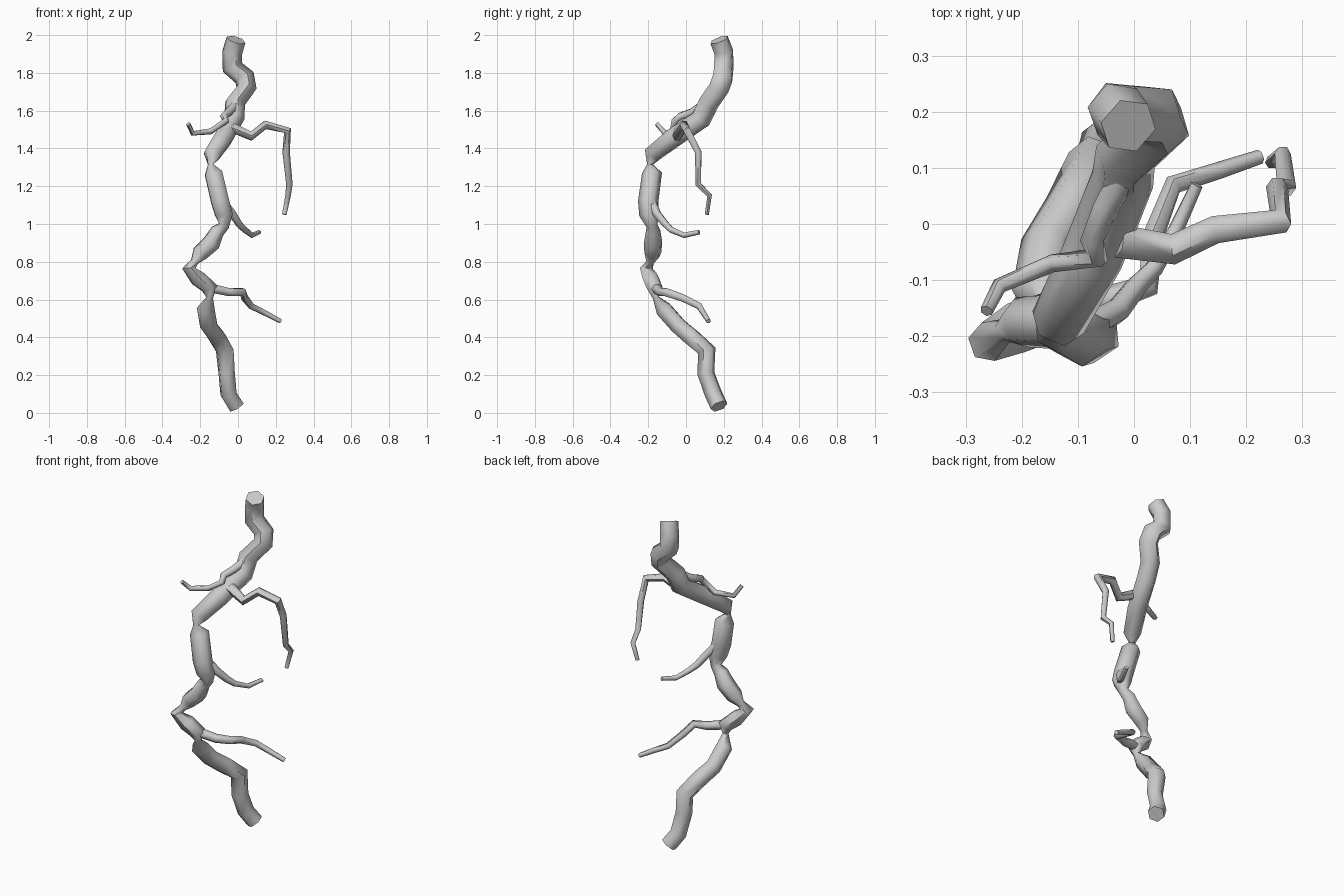
import bpy, bmesh, math
from mathutils import Vector


def tube(name, pts, radii, sides=6):
    """Faceted tube through pts, with one ring per point and closed ends."""
    pts = [Vector(p) for p in pts]
    n = len(pts)
    bm = bmesh.new()
    rings, ref = [], Vector((0, 1, 0))
    for i, p in enumerate(pts):
        d_in = (p - pts[max(i - 1, 0)]).normalized()
        d_out = (pts[min(i + 1, n - 1)] - p).normalized()
        t = (d_in + d_out).normalized()
        ref = (ref - t * ref.dot(t)).normalized()
        side = t.cross(ref)
        ring = []
        for k in range(sides):
            a = 2 * math.pi * k / sides
            ring.append(bm.verts.new(p + radii[i] * (math.cos(a) * ref + math.sin(a) * side)))
        rings.append(ring)
    for a, b in zip(rings, rings[1:]):
        for k in range(sides):
            j = (k + 1) % sides
            bm.faces.new((a[k], a[j], b[j], b[k]))
    bm.faces.new(rings[0])
    bm.faces.new(rings[-1])
    bmesh.ops.recalc_face_normals(bm, faces=bm.faces)
    me = bpy.data.meshes.new(name)
    bm.to_mesh(me)
    bm.free()
    ob = bpy.data.objects.new(name, me)
    bpy.context.collection.objects.link(ob)
    bpy.ops.object.select_all(action='DESELECT')
    ob.select_set(True)
    bpy.context.view_layer.objects.active = ob
    bpy.ops.object.shade_smooth_by_angle(angle=math.radians(61))
    return ob


def branch(name, pts, r0, r1):
    n = len(pts) - 1
    tube(name, pts, [r0 + (r1 - r0) * i / n for i in range(n + 1)])


# main bolt: x, y, z, radius (small radii are the pinched corners)
trunk = [
    (-0.01, 0.175, 0.035, 0.047), (-0.05, 0.145, 0.10, 0.047),
    (-0.06, 0.105, 0.21, 0.046), (-0.07, 0.11, 0.33, 0.050),
    (-0.11, 0.03, 0.40, 0.050), (-0.155, -0.04, 0.46, 0.048),
    (-0.17, -0.12, 0.55, 0.048), (-0.15, -0.16, 0.61, 0.018),
    (-0.15, -0.165, 0.66, 0.044), (-0.21, -0.185, 0.71, 0.046),
    (-0.26, -0.21, 0.765, 0.036), (-0.23, -0.19, 0.80, 0.022),
    (-0.20, -0.175, 0.845, 0.046), (-0.14, -0.175, 0.90, 0.050),
    (-0.11, -0.175, 0.96, 0.040), (-0.075, -0.18, 0.99, 0.030),
    (-0.075, -0.195, 1.05, 0.053), (-0.095, -0.20, 1.12, 0.054),
    (-0.13, -0.18, 1.27, 0.053), (-0.145, -0.19, 1.315, 0.016),
    (-0.135, -0.175, 1.37, 0.050), (-0.075, -0.06, 1.46, 0.056),
    (-0.02, 0.08, 1.555, 0.056), (-0.015, 0.12, 1.64, 0.056),
    (0.045, 0.175, 1.72, 0.056), (0.035, 0.195, 1.775, 0.056),
    (-0.03, 0.20, 1.83, 0.056), (-0.03, 0.20, 1.91, 0.054),
    (-0.01, 0.175, 1.975, 0.052),
]
tube("main_bolt", [p[:3] for p in trunk], [p[3] for p in trunk])

# side forks
branch("upper_right_fork", [
    (-0.03, -0.03, 1.51), (0.07, -0.045, 1.465), (0.145, -0.01, 1.525),
    (0.262, 0.005, 1.495), (0.255, 0.065, 1.38), (0.272, 0.065, 1.21),
    (0.265, 0.125, 1.15), (0.245, 0.11, 1.05)], 0.030, 0.012)
branch("upper_left_fork", [
    (-0.015, 0.09, 1.63), (-0.05, 0.03, 1.59), (-0.075, -0.03, 1.57),
    (-0.065, -0.06, 1.545), (-0.145, -0.07, 1.49), (-0.24, -0.11, 1.48),
    (-0.263, -0.155, 1.53)], 0.026, 0.012)
branch("middle_fork", [
    (-0.075, -0.18, 1.11), (-0.03, -0.155, 1.055), (0.005, -0.11, 1.00),
    (0.035, -0.08, 0.97), (0.075, -0.01, 0.94), (0.112, 0.07, 0.957)], 0.026, 0.012)
branch("lower_fork", [
    (-0.14, -0.16, 0.66), (-0.05, -0.135, 0.64), (0.025, -0.11, 0.64),
    (0.035, -0.02, 0.61), (0.07, 0.07, 0.565), (0.15, 0.095, 0.525),
    (0.225, 0.12, 0.485)], 0.027, 0.013)
